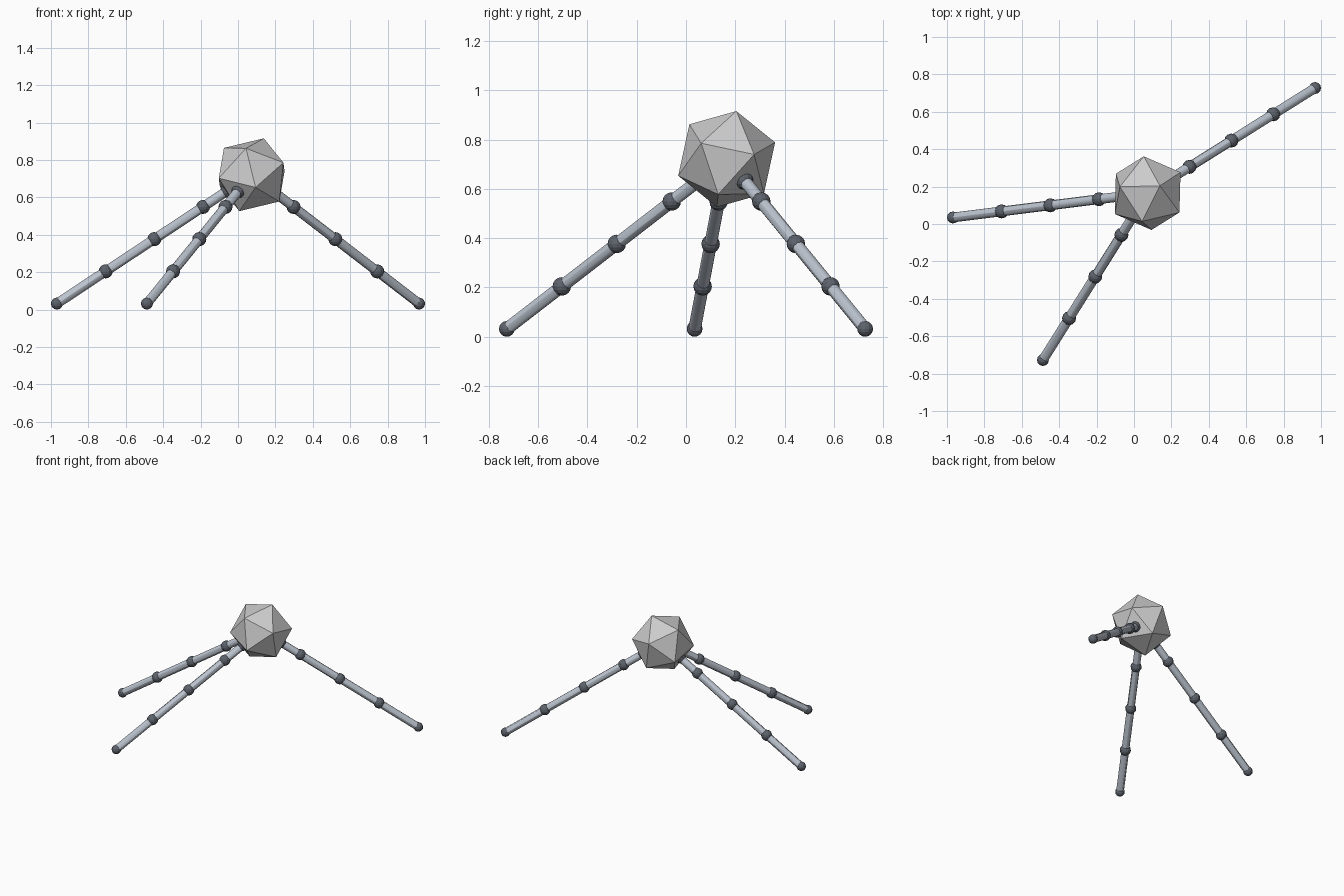
import bpy
from mathutils import Matrix, Vector

if "Cube" in bpy.data.objects:
    bpy.data.objects.remove(bpy.data.objects["Cube"])

CENTRE = Vector((0.073, 0.165, 0.721))
BODY_R, TUBE_R, JOINT_R, FOOT_R = 0.209, 0.026, 0.0375, 0.032
FEET = {
    "right": Vector((0.968, 0.727, FOOT_R)),
    "left": Vector((-0.968, 0.035, FOOT_R)),
    "front": Vector((-0.487, -0.727, FOOT_R)),
}


def material(name, colour):
    mat = bpy.data.materials.new(name)
    mat.diffuse_color = (*colour, 1)
    mat.use_nodes = True
    mat.node_tree.nodes["Principled BSDF"].inputs["Base Color"].default_value = mat.diffuse_color
    return mat


body_mat = material("light_grey", (0.62, 0.62, 0.62))
tube_mat = material("steel", (0.50, 0.55, 0.62))
joint_mat = material("dark_steel", (0.11, 0.125, 0.15))


def finish(name, mat):
    obj = bpy.context.object
    obj.name = name
    obj.data.materials.append(mat)
    return obj


def ball(name, position, radius):
    bpy.ops.mesh.primitive_uv_sphere_add(segments=12, ring_count=8, radius=radius, location=position)
    finish(name, joint_mat)


def tube(name, start, end):
    axis = end - start
    bpy.ops.mesh.primitive_cylinder_add(
        vertices=12, radius=TUBE_R, depth=axis.length, location=(start + end) / 2,
        rotation=axis.to_track_quat('Z', 'Y').to_euler())
    finish(name, tube_mat)
    bpy.ops.object.shade_smooth_by_angle()


# Faceted body: tilted icosahedron, oriented by two neighbouring corners
up = Vector((0.313, 0.188, 0.931)).normalized()
side = Vector((-0.11, 0.947, 0.301))
side = (side - up * side.dot(up)).normalized()
tilt = Matrix((side, up.cross(side), up)).transposed()
bpy.ops.mesh.primitive_ico_sphere_add(subdivisions=1, radius=BODY_R, location=CENTRE,
                                      rotation=tilt.to_euler())
finish("body", body_mat)

# Three straight segmented legs: root, three joints, foot
for side_name, foot in FEET.items():
    points = [CENTRE.lerp(foot, t) for t in (0.125, 0.25, 0.5, 0.75, 1.0)]
    for i, p in enumerate(points):
        last = i == len(points) - 1
        name = f"{side_name}_foot" if last else f"{side_name}_joint_{i}"
        ball(name, p, FOOT_R if last else JOINT_R)
    for i, (a, b) in enumerate(zip(points, points[1:])):
        tube(f"{side_name}_leg_segment_{i}", a, b)
